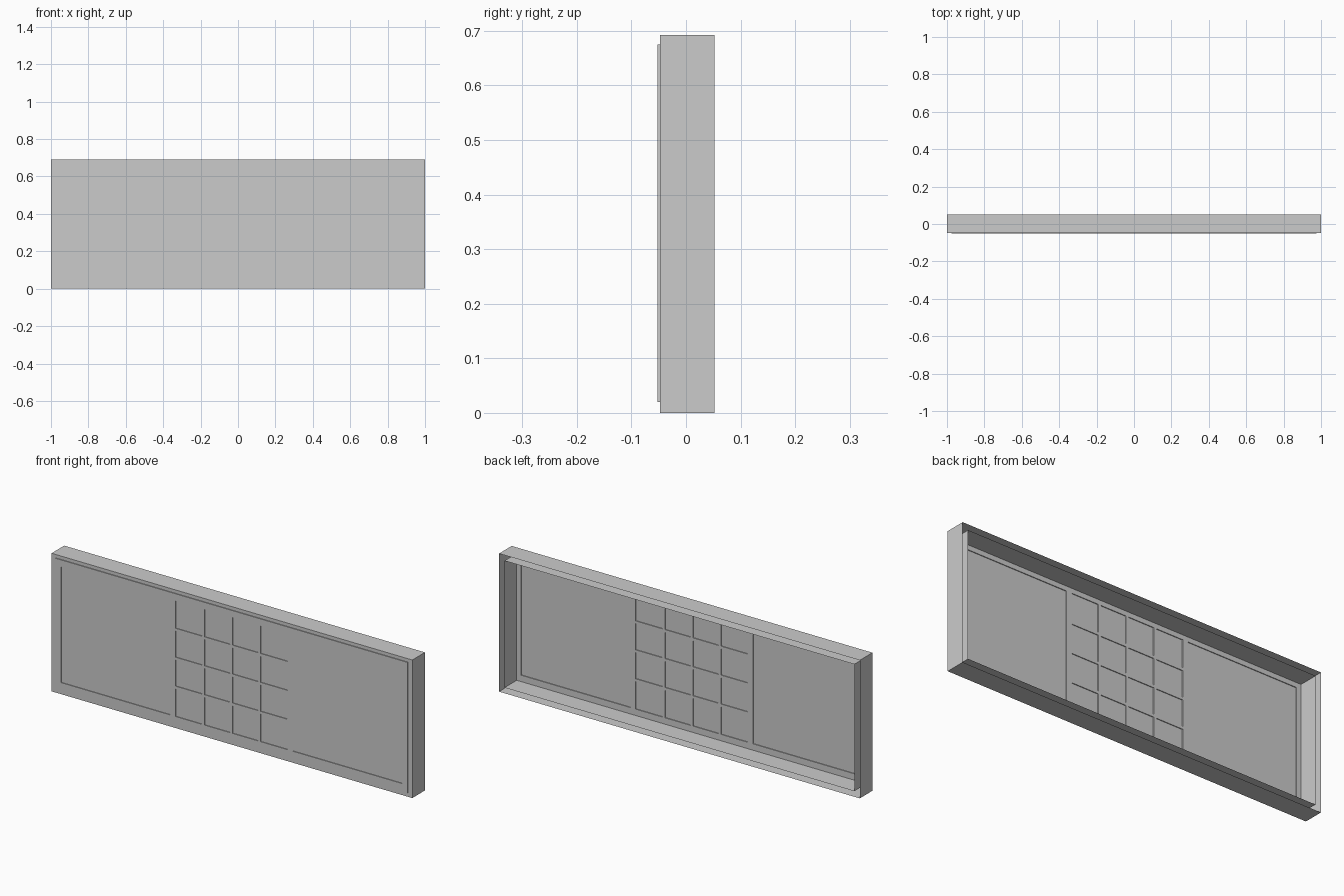
import bpy

if "Cube" in bpy.data.objects:
    bpy.data.objects.remove(bpy.data.objects["Cube"])

W, H = 1.0, 0.692                  # half width, height
BACK, FRONT = 0.052, -0.048        # frame depth
SASH_F, SASH_B = -0.052, -0.0445   # thin sash proud of the frame
GLASS_Y = -0.0485


def make(name, verts, faces):
    mesh = bpy.data.meshes.new(name)
    mesh.from_pydata(verts, [], faces)
    mesh.update()
    obj = bpy.data.objects.new(name, mesh)
    bpy.context.collection.objects.link(obj)
    return obj


def rect(x0, x1, z0, z1, y):
    return [(x0, y, z0), (x1, y, z0), (x1, y, z1), (x0, y, z1)]


def bar(name, x0, x1, z0, z1):
    verts = rect(x0, x1, z0, z1, SASH_F) + rect(x0, x1, z0, z1, SASH_B)
    faces = [(0, 1, 2, 3), (7, 6, 5, 4)]
    faces += [(i, i + 4, (i + 1) % 4 + 4, (i + 1) % 4) for i in range(4)]
    return make(name, verts, faces)


def ring(name, outer, inner, front, back, closed):
    verts = rect(*outer, back) + rect(*outer, front) + rect(*inner, front) + rect(*inner, back)
    faces = []
    for loop in range(4 if closed else 3):
        a, b = loop * 4, (loop + 1) % 4 * 4
        faces += [(a + i, a + (i + 1) % 4, b + (i + 1) % 4, b + i) for i in range(4)]
    return make(name, verts, faces)


# Deep outer frame, hollow and open along its rear rim
ring("outer_frame", (-W, W, 0, H), (-0.97, 0.97, 0.028, H - 0.028), FRONT, BACK, False)

# Shallow sash border in front of it
Z0, Z1, X1 = 0.06, 0.64, 0.945
ring("sash_border", (-0.975, 0.975, 0.02, 0.675), (-X1, X1, Z0, Z1), SASH_F, SASH_B, True)

# Mullions dividing the three lights
XM, XC = 0.34, 0.31
bar("left_mullion", -XM, -XC, Z0, Z1)
bar("right_mullion", XC, XM, Z0, Z1)

# Glazing grid in the centre light
t = 0.007
cols = [-XC + 2 * XC * i / 4 for i in range(5)]
rows = [Z0 + (Z1 - Z0) * i / 4 for i in range(5)]
for x in cols[1:-1]:
    bar("vertical_glazing_bar", x - t, x + t, Z0, Z1)
for z in rows[1:-1]:
    for a, b in zip(cols, cols[1:]):
        bar("horizontal_glazing_bar", a + (t if a > -XC else 0),
            b - (t if b < XC - 1e-6 else 0), z - t, z + t)

# Glass panes
for name, a, b in (("left_pane", -X1, -XM), ("centre_pane", -XC, XC), ("right_pane", XM, X1)):
    make(name, rect(a, b, Z0, Z1, GLASS_Y), [(0, 1, 2, 3)])
